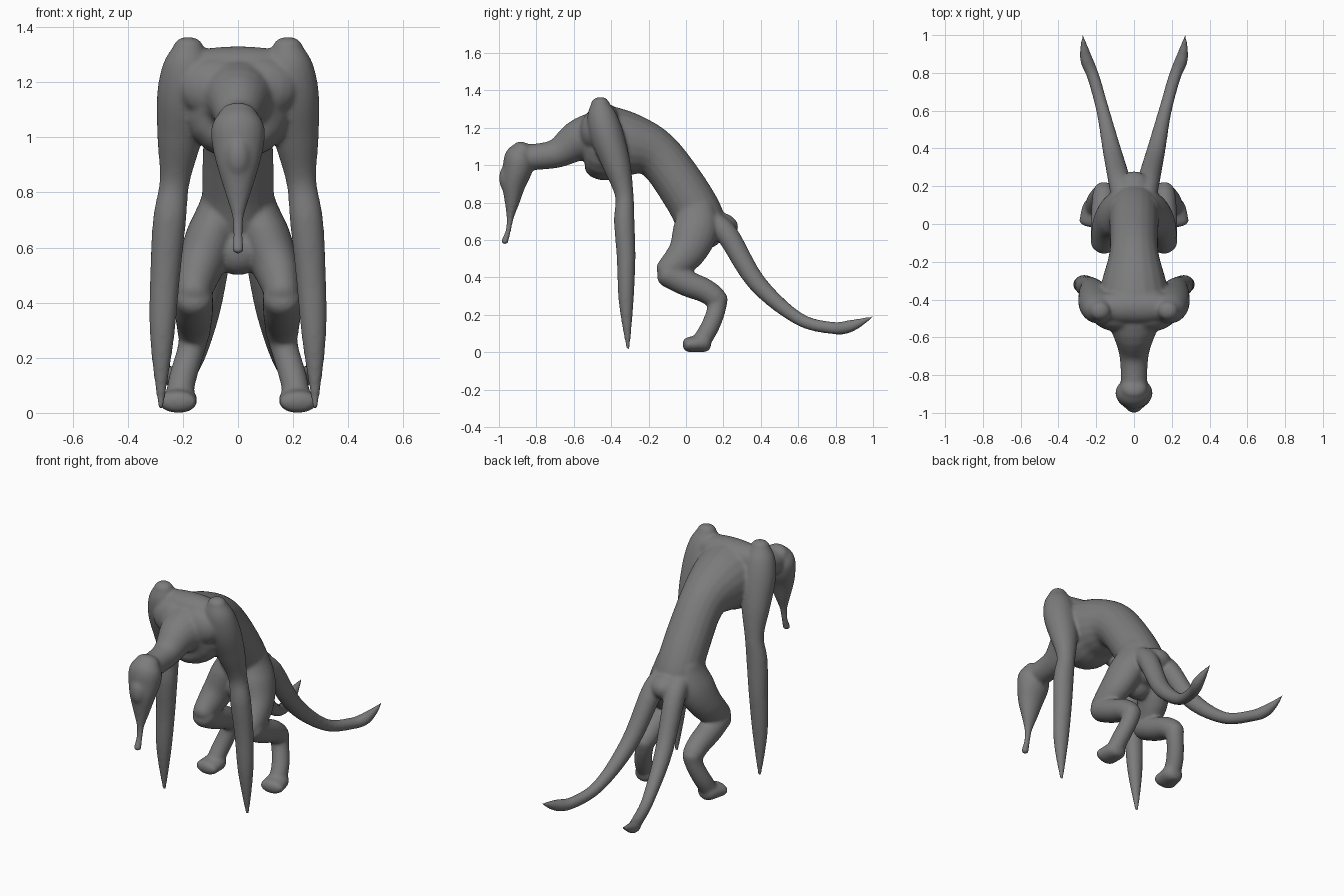
import bpy, bmesh, math
from mathutils import Matrix, Vector

if "Cube" in bpy.data.objects:
    bpy.data.objects.remove(bpy.data.objects["Cube"])

SEGMENTS, STEPS = 20, 5
bm = bmesh.new()


def mix(start, end, amount):
    return start + (end - start) * amount


def ease(amount):
    return amount * amount * (3 - 2 * amount)


def spline(before, start, end, after, t):
    """Catmull-Rom blend between two stations."""
    bend = 2 * before - 5 * start + 4 * end - after
    twist = 3 * (start - end) + after - before
    return start + t / 2 * (end - before + t * (bend + t * twist))


def tube(path, x_start=0, x_end=0, wide_start=1, wide_end=1):
    """Sweep ovals along side-view stations (y, z, radius), easing sideways."""
    stations = [Vector(station) for station in path]
    spans = len(stations) - 1
    total = spans * STEPS
    centres, radii = [], []
    for i in range(total + 1):
        span = min(i // STEPS, spans - 1)
        four = [stations[min(max(span + k, 0), spans)] for k in (-1, 0, 1, 2)]
        y, z, radius = spline(*four, i / STEPS - span)
        centres.append(Vector((mix(x_start, x_end, ease(i / total)), y, z)))
        radii.append(max(radius, 0.004))

    # Section frames, with rounded caps at both ends
    sections = []
    for i, (centre, radius) in enumerate(zip(centres, radii)):
        along = (centres[min(i + 1, total)] - centres[max(i - 1, 0)]).normalized()
        across = Vector((1, 0, 0))
        across = (across - along * across.dot(along)).normalized()
        wide = across * radius * mix(wide_start, wide_end, i / total)
        deep = along.cross(across) * radius
        caps = {0: (-1.3, -0.9, -0.5, 0), total: (0, 0.5, 0.9, 1.3)}
        for angle in caps.get(i, (0,)):
            middle = centre + along * radius * 0.7 * math.sin(angle)
            sections.append((middle, wide * math.cos(angle), deep * math.cos(angle)))

    loops = []
    for middle, wide, deep in sections:
        turns = [math.tau * k / SEGMENTS for k in range(SEGMENTS)]
        loops.append([bm.verts.new(middle + wide * math.cos(a) + deep * math.sin(a))
                      for a in turns])
    for lower, upper in zip(loops, loops[1:]):
        for k in range(SEGMENTS):
            j = (k + 1) % SEGMENTS
            bm.faces.new((lower[k], lower[j], upper[j], upper[k]))
    bm.faces.new(loops[0][::-1])
    bm.faces.new(loops[-1])


def blob(centre, size):
    """Ellipsoid of flesh with the given half sizes."""
    shape = Matrix.Translation(centre) @ Matrix.Diagonal((*size, 1))
    bmesh.ops.create_uvsphere(bm, u_segments=SEGMENTS, v_segments=SEGMENTS,
                              radius=1, matrix=shape)


# Neck, chest, waist and pelvis
tube([(-.87, 1.04, .07), (-.7, 1.06, .077), (-.57, 1.13, .12),
      (-.45, 1.12, .2), (-.3, 1.11, .17), (-.15, 1.05, .13),
      (0, .85, .13), (.08, .7, .13), (.1, .62, .1)])
# Crotch
blob((0, .03, .59), (.1, .08, .09))
# Rump between the tails
blob((0, .16, .67), (.1, .12, .08))
# Shoulder girdle
blob((0, -.44, 1.25), (.27, .09, .08))

# Head tapering down into the chin strand
tube([(-.87, 1.08, .06), (-.89, 1.04, .08), (-.9, .98, .08), (-.92, .9, .065),
      (-.93, .8, .04), (-.94, .72, .02), (-.95, .65, .015), (-.97, .59, .02)],
     wide_start=1.2, wide_end=1.2)
# Snout
blob((0, -.95, .93), (.05, .05, .08))

for side in (1, -1):
    # Slope from neck to shoulder
    blob((side * .08, -.49, 1.18), (.14, .08, .11))
    # Arm ending in a point
    tube([(-.46, 1.33, .05), (-.45, 1.26, .08), (-.42, 1.15, .09),
          (-.37, 1, .075), (-.33, .84, .05), (-.33, .7, .055),
          (-.32, .5, .05), (-.32, .27, .04), (-.31, .02, .01)],
         side * .18, side * .28, 1.1, 1.1)
    # Thigh
    tube([(.06, .76, .1), (.05, .65, .12), (0, .53, .1), (-.1, .43, .07)],
         side * .07, side * .16, .7, .9)
    # Shank
    tube([(-.1, .42, .07), (0, .37, .07), (.1, .33, .065), (.16, .29, .06)],
         side * .16, side * .16)
    # Hind ankle
    tube([(.17, .29, .055), (.16, .22, .05), (.13, .14, .05), (.09, .07, .05)],
         side * .16, side * .21)
    # Foot
    tube([(.1, .05, .05), (.01, .04, .04)], side * .21, side * .22, 1.2, 1.8)
    # Tail
    tube([(.13, .7, .06), (.22, .63, .06), (.38, .37, .05), (.6, .18, .035),
          (.78, .13, .033), (.88, .14, .033), (1, .19, .005)],
         side * .06, side * .27)

bmesh.ops.recalc_face_normals(bm, faces=bm.faces)
mesh = bpy.data.meshes.new("creature_body")
bm.to_mesh(mesh)
bm.free()
body = bpy.data.objects.new("creature_body", mesh)
bpy.context.collection.objects.link(body)

# Fuse the limbs into one continuous smooth skin
fuse = body.modifiers.new("fuse", "REMESH")
fuse.mode = "VOXEL"
fuse.voxel_size = 0.008
fuse.use_smooth_shade = True
blend = body.modifiers.new("blend", "SMOOTH")
blend.factor = 0.5
blend.iterations = 14

# Grey skin
grey = bpy.data.materials.new("grey_skin")
grey.use_nodes = True
color = (0.2, 0.2, 0.2, 1)
grey.diffuse_color = color
grey.node_tree.nodes["Principled BSDF"].inputs["Base Color"].default_value = color
mesh.materials.append(grey)
